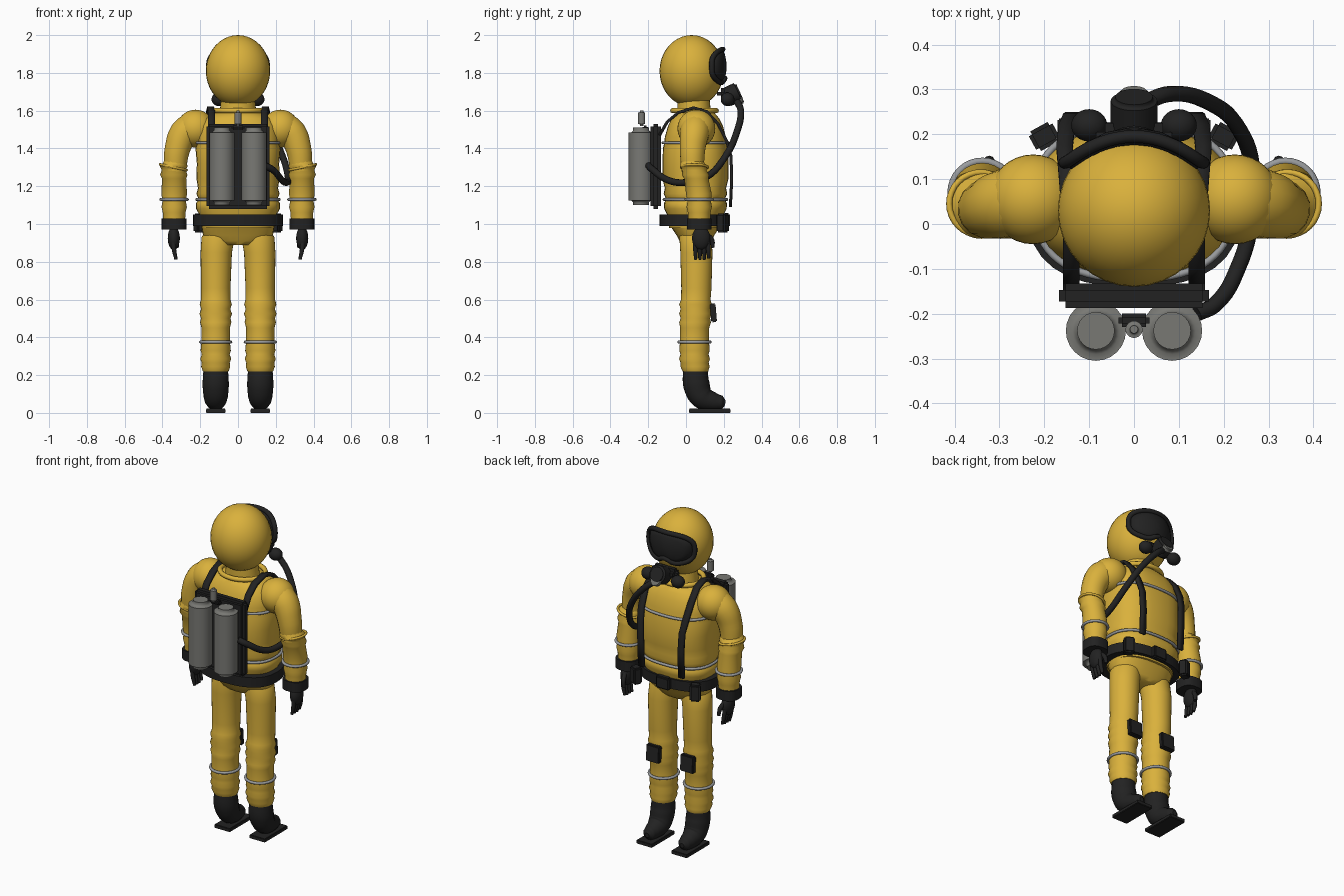
import bpy, bmesh, math
from mathutils import Vector

if "Cube" in bpy.data.objects:
    bpy.data.objects.remove(bpy.data.objects["Cube"])


def material(name, rgb):
    m = bpy.data.materials.new(name)
    m.use_nodes = True
    m.diffuse_color = (*rgb, 1)
    m.node_tree.nodes["Principled BSDF"].inputs["Base Color"].default_value = (*rgb, 1)
    return m


YELLOW = material("suit yellow", (0.70, 0.44, 0.045))
BLACK = material("rubber black", (0.016, 0.016, 0.016))
GREY = material("tank grey", (0.19, 0.19, 0.175))
SILVER = material("band silver", (0.32, 0.33, 0.34))


def finish(name, mesh, mat, angle=50):
    ob = bpy.data.objects.new(name, mesh)
    bpy.context.collection.objects.link(ob)
    mesh.materials.clear()
    mesh.materials.append(mat)
    bpy.ops.object.select_all(action='DESELECT')
    ob.select_set(True)
    bpy.context.view_layer.objects.active = ob
    bpy.ops.object.shade_smooth_by_angle(angle=math.radians(angle))
    return ob


def from_bm(name, bm, mat, angle=50):
    bmesh.ops.recalc_face_normals(bm, faces=bm.faces)
    mesh = bpy.data.meshes.new(name)
    bm.to_mesh(mesh)
    bm.free()
    return finish(name, mesh, mat, angle)


def oval(z, cx, cy, rx, ry, power=2.0, n=32):
    """Points of a rounded, optionally squarish, horizontal section."""
    pts = []
    for i in range(n):
        a = 2 * math.pi * i / n
        c, s = math.cos(a), math.sin(a)
        pts.append(Vector((cx + rx * math.copysign(abs(c) ** (2 / power), c),
                           cy + ry * math.copysign(abs(s) ** (2 / power), s), z)))
    return pts


def loft(name, sections, mat, power=2.0, angle=50):
    bm = bmesh.new()
    rows = [[bm.verts.new(p) for p in oval(*s, power)] for s in sections]
    n = len(rows[0])
    for a, b in zip(rows, rows[1:]):
        for i in range(n):
            j = (i + 1) % n
            bm.faces.new((a[i], a[j], b[j], b[i]))
    bm.faces.new(rows[0])
    bm.faces.new(rows[-1])
    return from_bm(name, bm, mat, angle)


def wire(name, pts, radius, mat, closed=False, radii=None, sides=3):
    """Round tube through the points."""
    cu = bpy.data.curves.new(name, 'CURVE')
    cu.dimensions = '3D'
    cu.bevel_depth = radius
    cu.bevel_resolution = sides
    cu.use_fill_caps = True
    cu.resolution_u = 2 if closed else 6
    sp = cu.splines.new('BEZIER')
    sp.bezier_points.add(len(pts) - 1)
    sp.use_cyclic_u = closed
    for i, (bp, p) in enumerate(zip(sp.bezier_points, pts)):
        bp.co = p
        bp.handle_left_type = bp.handle_right_type = 'AUTO'
        bp.radius = radii[i] if radii else 1
    tmp = bpy.data.objects.new(name, cu)
    bpy.context.collection.objects.link(tmp)
    bpy.context.view_layer.update()
    mesh = bpy.data.meshes.new_from_object(tmp.evaluated_get(bpy.context.evaluated_depsgraph_get()))
    bpy.data.objects.remove(tmp)
    return finish(name, mesh, mat)


def ball(name, loc, size, mat):
    bm = bmesh.new()
    bmesh.ops.create_uvsphere(bm, u_segments=32, v_segments=20, radius=1)
    bmesh.ops.scale(bm, vec=size, verts=bm.verts)
    bmesh.ops.translate(bm, vec=loc, verts=bm.verts)
    return from_bm(name, bm, mat)


def box(name, loc, size, mat, bevel=0.008, rot=(0, 0, 0)):
    bm = bmesh.new()
    bmesh.ops.create_cube(bm, size=1)
    bmesh.ops.scale(bm, vec=size, verts=bm.verts)
    bmesh.ops.bevel(bm, geom=bm.edges[:], offset=bevel, segments=2, affect='EDGES')
    ob = from_bm(name, bm, mat, 35)
    ob.location, ob.rotation_euler = loc, rot
    return ob


def drum(name, loc, r, depth, mat, rot=(0, 0, 0), bevel=0.01):
    bm = bmesh.new()
    bmesh.ops.create_cone(bm, cap_ends=True, segments=24, radius1=r, radius2=r, depth=depth)
    rims = [e for e in bm.edges if abs(e.verts[0].co.z - e.verts[1].co.z) < 0.001]
    bmesh.ops.bevel(bm, geom=rims, offset=bevel, segments=3, affect='EDGES')
    ob = from_bm(name, bm, mat)
    ob.location, ob.rotation_euler = loc, rot
    return ob


# Suit body, collar and helmet
CY = 0.05
loft("torso", [(z, 0, CY, rx, ry) for z, rx, ry in (
    (0.98, .19, .14), (1.05, .205, .15), (1.08, .222, .165), (1.11, .222, .167), (1.13, .208, .155),
    (1.16, .22, .168), (1.19, .212, .162), (1.24, .22, .175), (1.32, .218, .175), (1.40, .225, .172),
    (1.43, .216, .165), (1.46, .22, .162), (1.52, .205, .145), (1.56, .175, .125), (1.59, .12, .10))],
    YELLOW, 2.5)
loft("pelvis", [(.89, 0, .05, .10, .07), (.91, 0, .05, .16, .085), (.94, 0, .05, .185, .10),
                (1.0, 0, .05, .195, .14)], YELLOW, 2.4)
loft("neck", [(1.56, 0, .045, .10, .09), (1.66, 0, .04, .09, .085)], YELLOW)
wire("collar", oval(1.6, 0, .045, .13, .115, n=16), .014, YELLOW, True)
ball("helmet", (0, .03, 1.81), (.17, .17, .19), YELLOW)
for z, rx, ry in ((1.43, .222, .172), (1.13, .218, .166)):
    wire("torso_band", oval(z, 0, CY, rx, ry, 2.5), .008, SILVER, True)

# Visor: a curved plate with a nose notch and a thick rim
def visor_point(r, a):
    c, s = math.cos(a), math.sin(a)
    x = .155 * r * math.copysign(abs(c) ** .75, c)
    dz = .09 * r * math.copysign(abs(s) ** .75, s)
    if s < 0:
        dz *= 1 - .3 * math.exp(-(x / .035) ** 2)
    return Vector((x, .03 + .185 * math.sqrt(1 - (x / .19) ** 2 - (dz / .2) ** 2), 1.835 + dz))


bm = bmesh.new()
N = 40
angles = [2 * math.pi * i / N for i in range(N)]
rings = [[bm.verts.new(visor_point(r, a)) for a in angles] for r in (.1, .4, .7, 1)]
bm.faces.new(rings[0])
for a, b in zip(rings, rings[1:]):
    for i in range(N):
        bm.faces.new((a[i], a[(i + 1) % N], b[(i + 1) % N], b[i]))
visor = from_bm("visor", bm, BLACK)
visor.modifiers.new("thickness", 'SOLIDIFY').thickness = .02
wire("visor_rim", [visor_point(1, a) for a in angles], .014, BLACK, True)

# Breathing mask with side filters and the air hose
drum("mouthpiece", (0, .245, 1.685), .052, .085, BLACK, (math.radians(-65), 0, 0))
drum("mouthpiece_cap", (0, .284, 1.667), .034, .025, GREY, (math.radians(-65), 0, 0), .005)
box("mask_bridge", (0, .195, 1.69), (.17, .06, .06), BLACK, .02)
for s in (-1, 1):
    ball("filter", (s * .1, .22, 1.66), (.04, .036, .036), BLACK)
wire("air_hose", [(.02, .27, 1.65), (.08, .29, 1.6), (.17, .27, 1.49), (.235, .21, 1.36), (.265, .11, 1.25),
                  (.26, 0, 1.22), (.235, -.09, 1.23), (.18, -.18, 1.29), (.14, -.2, 1.31)], .018, BLACK)

# Backpack
box("back_plate", (0, -.16, 1.305), (.335, .055, .45), BLACK, .015)
drum("tank_valve", (0, -.235, 1.56), .019, .08, GREY)
box("valve_manifold", (0, -.215, 1.51), (.07, .03, .025), BLACK)

# Belt with buckle
loft("belt", [(z, 0, .035, .238, .175) for z in (.99, 1.05)], BLACK, 2.5)
box("buckle", (0, .215, 1.02), (.09, .035, .075), BLACK)


def strap(s):
    path = [(.14, -.14, 1.47), (.14, -.1, 1.54), (.14, -.04, 1.59), (.145, .04, 1.615), (.15, .11, 1.595),
            (.155, .17, 1.53), (.15, .215, 1.44), (.14, .238, 1.36), (.135, .242, 1.24), (.135, .235, 1.09)]
    bm = bmesh.new()
    rows = [[bm.verts.new((s * x + d, y, z)) for d in (-.018, .018)] for x, y, z in path]
    for a, b in zip(rows, rows[1:]):
        bm.faces.new((a[0], a[1], b[1], b[0]))
    ob = from_bm("shoulder_strap", bm, BLACK)
    mod = ob.modifiers.new("thickness", 'SOLIDIFY')
    mod.thickness, mod.offset = .016, 0


for s in (-1, 1):
    strap(s)
    drum("air_tank", (s * .085, -.238, 1.305), .067, .41, GREY, bevel=.025)
    box("belt_pouch", (s * .2, .195, 1.005), (.06, .05, .1), BLACK, rot=(0, 0, -s * .5))

    # Arm with folds at elbow and cuff
    ball("shoulder", (s * .225, .055, 1.505), (.1, .1, .1), YELLOW)
    wire("upper_arm", [(s * .22, .055, 1.53), (s * .285, .045, 1.48), (s * .32, .035, 1.40), (s * .335, .035, 1.28)],
         .07, YELLOW, radii=[1.1, 1.12, .98, .85], sides=6)
    loft("forearm", [(z, s * x, y, r, r) for z, x, y, r in (
        (1.36, .328, .03, .05), (1.32, .335, .035, .064), (1.305, .34, .04, .073), (1.285, .34, .045, .064),
        (1.26, .34, .05, .072), (1.24, .338, .055, .064), (1.16, .338, .068, .068), (1.12, .338, .07, .062),
        (1.09, .338, .07, .067), (1.06, .338, .07, .060), (1.02, .338, .07, .058))], YELLOW)
    wire("elbow_fold", [p + Vector((0, 0, .015 * s * (p.x - s * .34) / .07))
                        for p in oval(1.30, s * .342, .045, .07, .07, n=16)], .007, YELLOW, True)
    wire("arm_band", oval(1.13, s * .338, .07, .07, .07, n=16), .008, SILVER, True)

    # Glove
    loft("glove_cuff", [(z, s * .338, .07, .066, .066) for z in (.97, 1.03)], BLACK, 2.6)
    ball("palm", (s * .34, .08, .925), (.032, .048, .062), BLACK)
    for i in range(4):
        y = .047 + .023 * i
        wire("finger", [(s * .343, y, .91), (s * .338, y + .003, .86), (s * .328, y + .004, .812 + .006 * (i == 3))],
             .012, BLACK, radii=[1, 1, .7])
    wire("thumb", [(s * .335, .11, .945), (s * .325, .137, .915), (s * .32, .142, .875)], .013, BLACK,
         radii=[1, 1, .7])

    # Leg with folds at knee and ankle
    loft("leg", [(z, s * x, y, rx, ry) for z, x, y, rx, ry in (
        (.97, .095, .05, .07, .075), (.93, .105, .05, .088, .085), (.85, .115, .055, .083, .085),
        (.66, .118, .055, .078, .08), (.60, .118, .052, .078, .078), (.575, .118, .05, .085, .086),
        (.55, .118, .05, .077, .079), (.525, .118, .05, .086, .086), (.50, .118, .05, .078, .078),
        (.48, .118, .048, .083, .084), (.45, .118, .046, .075, .077), (.38, .118, .045, .075, .077),
        (.33, .118, .045, .08, .08), (.31, .118, .045, .074, .074), (.285, .118, .045, .082, .082),
        (.265, .118, .046, .074, .074), (.245, .118, .048, .077, .077), (.22, .118, .05, .068, .068))], YELLOW)
    wire("leg_band", oval(.375, s * .118, .045, .08, .083, n=16), .008, SILVER, True)
    box("knee_pad", (s * .115, .145, .53), (.09, .03, .1), BLACK, .006, (.08, 0, 0))

    # Boot on a flat sole
    wire("boot", [(s * .118, .05, .23), (s * .118, .055, .15), (s * .118, .085, .085), (s * .118, .145, .06),
                  (s * .118, .19, .055), (s * .118, .208, .054)], .07, BLACK,
         radii=[.93, 1, .92, .7, .52, .2], sides=6)
    box("sole", (s * .118, .125, .011), (.105, .22, .022), BLACK, .003)
